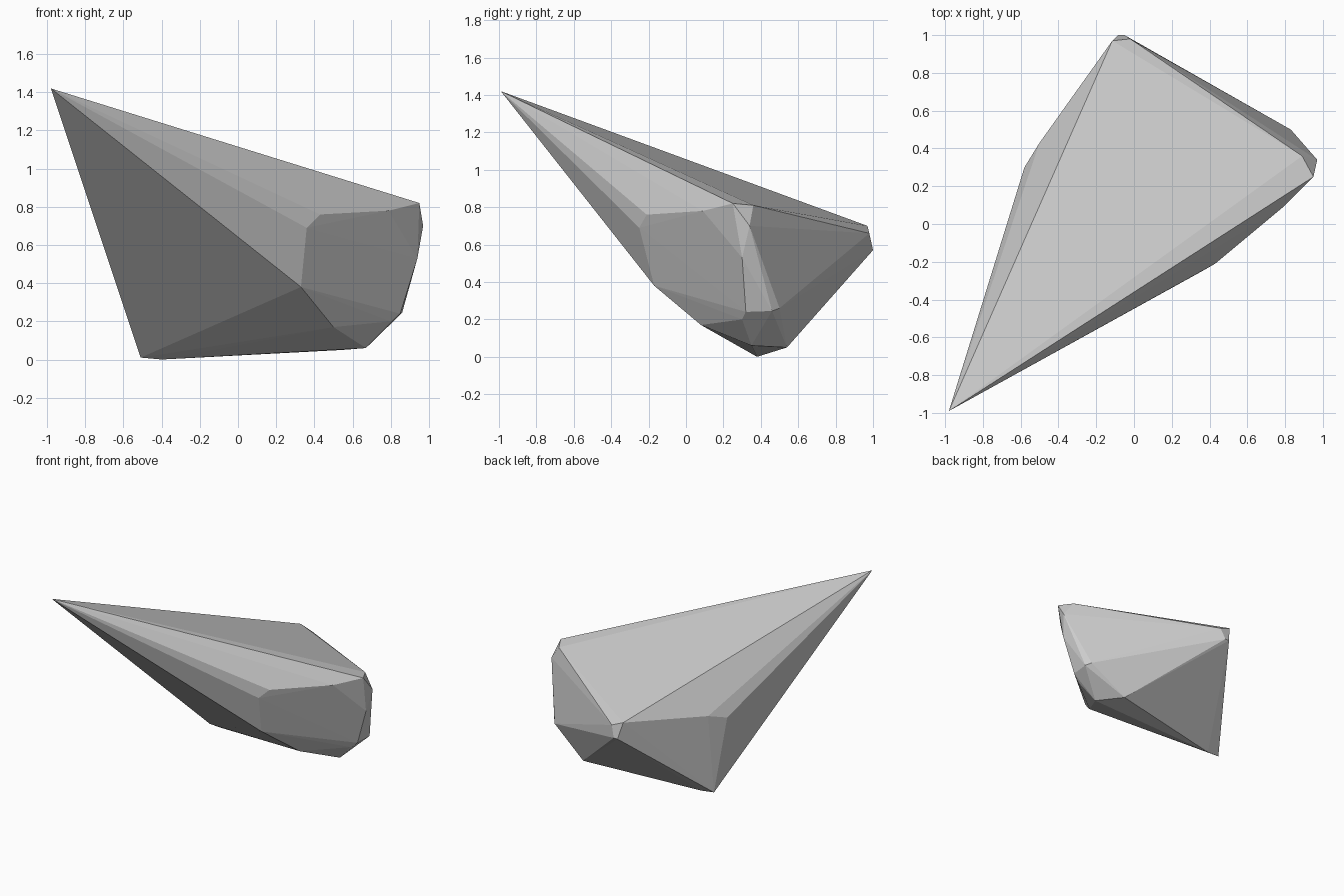
import bpy, bmesh

# Faceted shard: a long spike tapering to one blunt, chipped end
tip = [(-0.98, -0.99, 1.42)]

# Upper right corner
right_corner = [(0.95, 0.25, 0.82), (0.97, 0.34, 0.70), (0.89, 0.36, 0.81),
                (0.94, 0.30, 0.53)]

# Rear corner
rear_corner = [(-0.115, 0.97, 0.70), (-0.085, 1.0, 0.57), (-0.05, 1.0, 0.57),
               (-0.02, 0.98, 0.66)]

# Chipped front face
front_face = [(0.33, -0.17, 0.38), (0.36, -0.25, 0.69), (0.43, -0.21, 0.76),
              (0.79, 0.09, 0.78), (0.80, 0.30, 0.20)]

# Left ridge
left_ridge = [(-0.58, 0.30, 0.61), (-0.50, 0.43, 0.65)]

# Underside
underside = [(-0.51, 0.37, 0.01), (-0.40, 0.38, 0.0), (0.50, 0.08, 0.17),
             (0.67, 0.35, 0.06), (0.545, 0.54, 0.05), (0.83, 0.50, 0.26),
             (0.86, 0.46, 0.245), (0.85, 0.32, 0.24)]

bm = bmesh.new()
for group in (tip, right_corner, rear_corner, front_face, left_ridge, underside):
    for p in group:
        bm.verts.new(p)

# Wrap the corners in one closed faceted skin
hull = bmesh.ops.convex_hull(bm, input=bm.verts[:])
loose = [v for v in bm.verts if not v.link_faces]
bmesh.ops.delete(bm, geom=loose, context='VERTS')
bmesh.ops.recalc_face_normals(bm, faces=bm.faces[:])

mesh = bpy.data.meshes.new("rock_shard")
bm.to_mesh(mesh)
bm.free()
bpy.context.collection.objects.link(bpy.data.objects.new("rock_shard", mesh))
